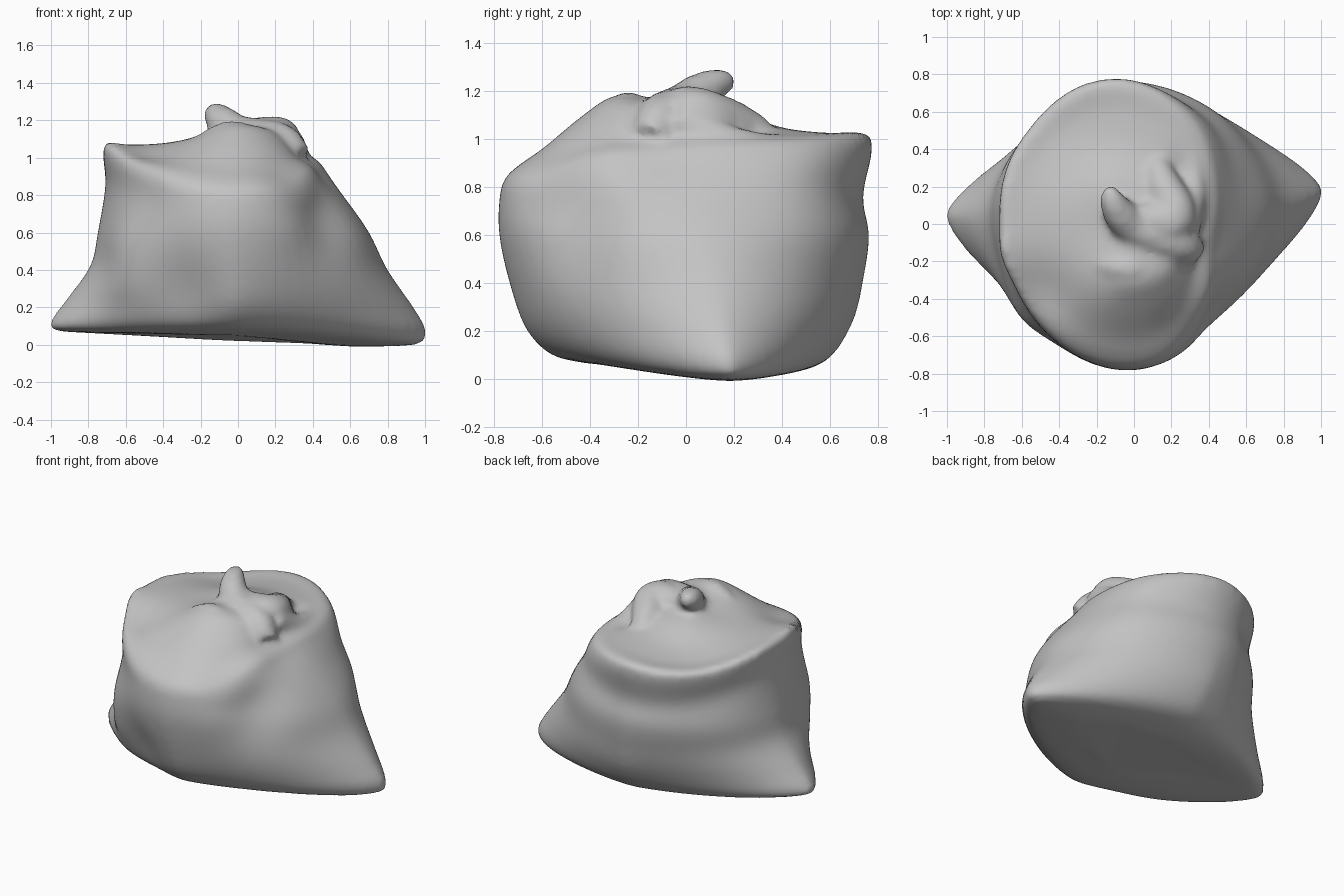
import bpy, bmesh
from math import sin, cos, pi, exp
from mathutils import Vector

cube = bpy.data.objects.get("Cube")
if cube:
    bpy.data.objects.remove(cube, do_unlink=True)

# One cloth colour
cloth = bpy.data.materials.new("grey cloth")
cloth.use_nodes = True
colour = (0.55, 0.55, 0.55, 1)
cloth.diffuse_color = colour
cloth.node_tree.nodes["Principled BSDF"].inputs["Base Color"].default_value = colour

SEGMENTS = 64

# Sack rings: reach left, right, front, back; height left, right, front, back; roundness
RINGS = [
    (-.5, .6, -.25, .35, .06, -.01, .05, .02, 1.6),
    (-.93, .95, -.45, .5, .07, 0, .07, .04, 1.5),
    (-1.01, 1.01, -.58, .61, .11, .07, .11, .1, 1.45),
    (-.92, .94, -.68, .7, .24, .2, .22, .25, 1.5),
    (-.79, .8, -.74, .74, .42, .4, .4, .42, 1.7),
    (-.75, .7, -.78, .765, .6, .6, .6, .6, 1.85),
    (-.71, .56, -.78, .74, .85, .8, .74, .76, 2),
    (-.72, .48, -.76, .78, 1, .92, .83, .95, 2.1),
    (-.71, .44, -.7, .76, 1.07, .98, .89, 1.03, 2.1),
    (-.6, .37, -.6, .62, 1.07, 1.02, .96, 1.03, 2),
    (-.4, .32, -.43, .42, 1.08, 1.06, 1.1, 1.05, 2),
    (-.22, .25, -.3, .24, 1.11, 1.11, 1.18, 1.11, 2),
    (-.1, .1, -.12, .1, 1.14, 1.14, 1.17, 1.14, 2),
]

# Soft dents and bulges: place, reach, push
PUSHES = [
    ((.45, -.45, .65), .2, (-.05, .04, 0)),
    ((.3, -.55, .82), .18, (0, 0, -.06)),
    ((-.3, -.68, .25), .2, (.02, .04, 0)),
    ((-.6, -.5, .42), .24, (-.05, -.05, 0)),
    ((.42, .5, .88), .3, (.04, .03, 0)),
    ((-.5, .55, .98), .32, (.035, -.035, -.05)),
    ((.42, -.15, .97), .18, (-.04, 0, -.02)),
    ((-.7, -.17, 1.04), .12, (-.02, 0, .02)),
    ((-.45, -.35, 1.02), .16, (0, 0, -.03)),
    ((.22, .28, 1.06), .08, (0, 0, -.04)),
]


def signed_power(value, power):
    return abs(value) ** power * (1 if value >= 0 else -1)


def ring_points(ring):
    left, right, front, back, zl, zr, zf, zb, roundness = ring
    height = max(0, min(1, (zl + zr + zf + zb) / 4))
    mid_x = -.08 * height
    mid_y = .12 - .1 * height
    for i in range(SEGMENTS):
        a = 2 * pi * i / SEGMENTS
        c, s = cos(a), sin(a)
        reach_x = right - mid_x if c > 0 else mid_x - left
        reach_y = back - mid_y if s > 0 else mid_y - front
        x = mid_x + reach_x * signed_power(c, 2 / roundness)
        y = mid_y + reach_y * signed_power(s, 2 / roundness)
        # the bottom corners are skewed in depth, the rim is skewed sideways
        y += .07 * c * (1 - height)
        x -= .05 * s * height
        z = c * c * (zr if c > 0 else zl) + s * s * (zb if s > 0 else zf)
        yield Vector((x, y, z))


def soften(point):
    for place, reach, push in PUSHES:
        distance = (point - Vector(place)).length
        point = point + Vector(push) * exp(-(distance / reach) ** 2)
    return point


def skin(bm, loops):
    rows = [[bm.verts.new(p) for p in loop] for loop in loops]
    for low, high in zip(rows, rows[1:]):
        n = len(low)
        for i in range(n):
            j = (i + 1) % n
            bm.faces.new((low[i], low[j], high[j], high[i]))
    bm.faces.new(rows[0][::-1])
    bm.faces.new(rows[-1])


def smooth_path(points, steps):
    # Catmull-Rom through tuples of any length
    pts = [Vector(p) for p in points]
    pts = [pts[0]] + pts + [pts[-1]]
    path = []
    for a, b, c, d in zip(pts, pts[1:], pts[2:], pts[3:]):
        for k in range(steps):
            t = k / steps
            path.append(.5 * (2 * b + (c - a) * t + (2 * a - 5 * b + 4 * c - d) * t ** 2
                              + (3 * b - a - 3 * c + d) * t ** 3))
    return path + [pts[-1]]


def add_fold(bm, points):
    # Tube along points that carry a radius as fourth value
    path = smooth_path(points, 6)
    loops = []
    for i, p in enumerate(path):
        ahead = path[min(i + 1, len(path) - 1)].xyz
        along = (ahead - path[max(i - 1, 0)].xyz).normalized()
        side = along.cross(Vector((0, 0, 1))).normalized()
        up = side.cross(along)
        loops.append([p.xyz + p.w * (side * cos(k * pi / 6) + up * sin(k * pi / 6))
                      for k in range(12)])
    skin(bm, loops)


bm = bmesh.new()

# Sack body
skin(bm, [[soften(p) for p in ring_points(r)] for r in smooth_path(RINGS, 4)])

# Twisted knot running from the upright tip down to the right
add_fold(bm, [(-.13, .2, 1.24, .035), (-.12, .14, 1.235, .065), (-.08, .06, 1.19, .09),
              (0, -.02, 1.13, .1), (.12, -.07, 1.11, .1), (.24, -.11, 1.08, .1),
              (.32, -.15, 1.0, .08)])

# Broad shoulder of the knot, turning down toward the back
add_fold(bm, [(.02, .06, 1.12, .08), (.1, .02, 1.11, .11), (.2, .01, 1.105, .12),
              (.22, .08, 1.1, .11), (.16, .2, 1.06, .1), (.12, .32, 1.02, .07)])

# Low ridge beyond the hollow on the right
add_fold(bm, [(.28, -.02, 1.08, .08), (.32, .12, 1.02, .06), (.32, .26, .99, .05),
              (.28, .4, .97, .05)])

# Front hump beside the knot
add_fold(bm, [(-.18, -.22, 1.09, .05), (-.04, -.24, 1.12, .08), (.1, -.25, 1.08, .07),
              (.26, -.28, .99, .05)])

bmesh.ops.recalc_face_normals(bm, faces=bm.faces)
mesh = bpy.data.meshes.new("sack")
bm.to_mesh(mesh)
bm.free()
mesh.materials.append(cloth)
sack = bpy.data.objects.new("sack", mesh)
bpy.context.collection.objects.link(sack)

# Fuse the parts into one soft cloth skin
fuse = sack.modifiers.new("fuse", "REMESH")
fuse.mode = "VOXEL"
fuse.voxel_size = .022
fuse.use_smooth_shade = True
relax = sack.modifiers.new("relax", "SMOOTH")
relax.factor = .5
relax.iterations = 9
